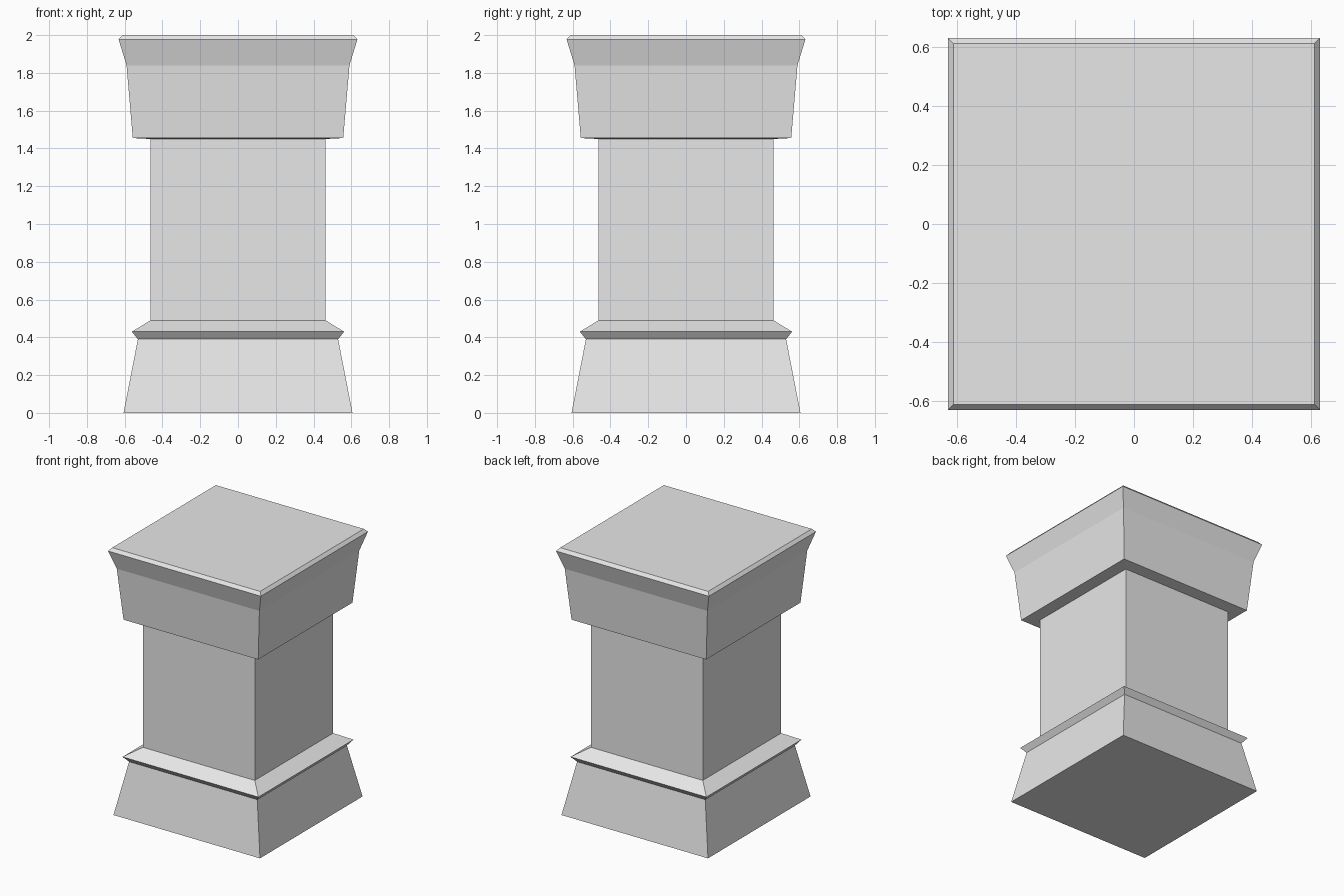
import bpy
import bmesh

cube = bpy.data.objects.get("Cube")
if cube:
    bpy.data.objects.remove(cube, do_unlink=True)

# One plain grey stone
stone = bpy.data.materials.new("grey_stone")
stone.use_nodes = True
stone.diffuse_color = (0.8, 0.8, 0.8, 1)
bsdf = next(n for n in stone.node_tree.nodes if n.type == "BSDF_PRINCIPLED")
bsdf.inputs["Base Color"].default_value = stone.diffuse_color

CORNERS = [(-1, -1), (1, -1), (1, 1), (-1, 1)]


def square_loft(name, profile, close_bottom=False, close_top=False):
    """Stack square rings given as (half width, height) and skin them."""
    bm = bmesh.new()
    rings = [[bm.verts.new((sx * r, sy * r, z)) for sx, sy in CORNERS]
             for r, z in profile]
    for low, high in zip(rings, rings[1:]):
        for i in range(4):
            j = (i + 1) % 4
            bm.faces.new((low[i], low[j], high[j], high[i]))
    if close_bottom:
        bm.faces.new(rings[0][::-1])
    if close_top:
        bm.faces.new(rings[-1])
    mesh = bpy.data.meshes.new(name)
    bm.to_mesh(mesh)
    bm.free()
    mesh.materials.append(stone)
    obj = bpy.data.objects.new(name, mesh)
    bpy.context.collection.objects.link(obj)
    return obj


SHAFT = 0.463
SHAFT_BOTTOM, SHAFT_TOP = 0.49, 1.45

# Flared foot with its projecting moulding
square_loft("base", [(0.606, 0), (0.53, 0.39), (0.562, 0.43),
                     (SHAFT, SHAFT_BOTTOM)], close_bottom=True)

# Plain square shaft
square_loft("shaft", [(SHAFT, SHAFT_BOTTOM), (SHAFT, SHAFT_TOP)])

# Cap widening upward to a bevelled top slab
square_loft("cap", [(SHAFT, SHAFT_TOP), (0.557, 1.455), (0.59, 1.84),
                    (0.632, 1.977), (0.612, 2.0)], close_top=True)
